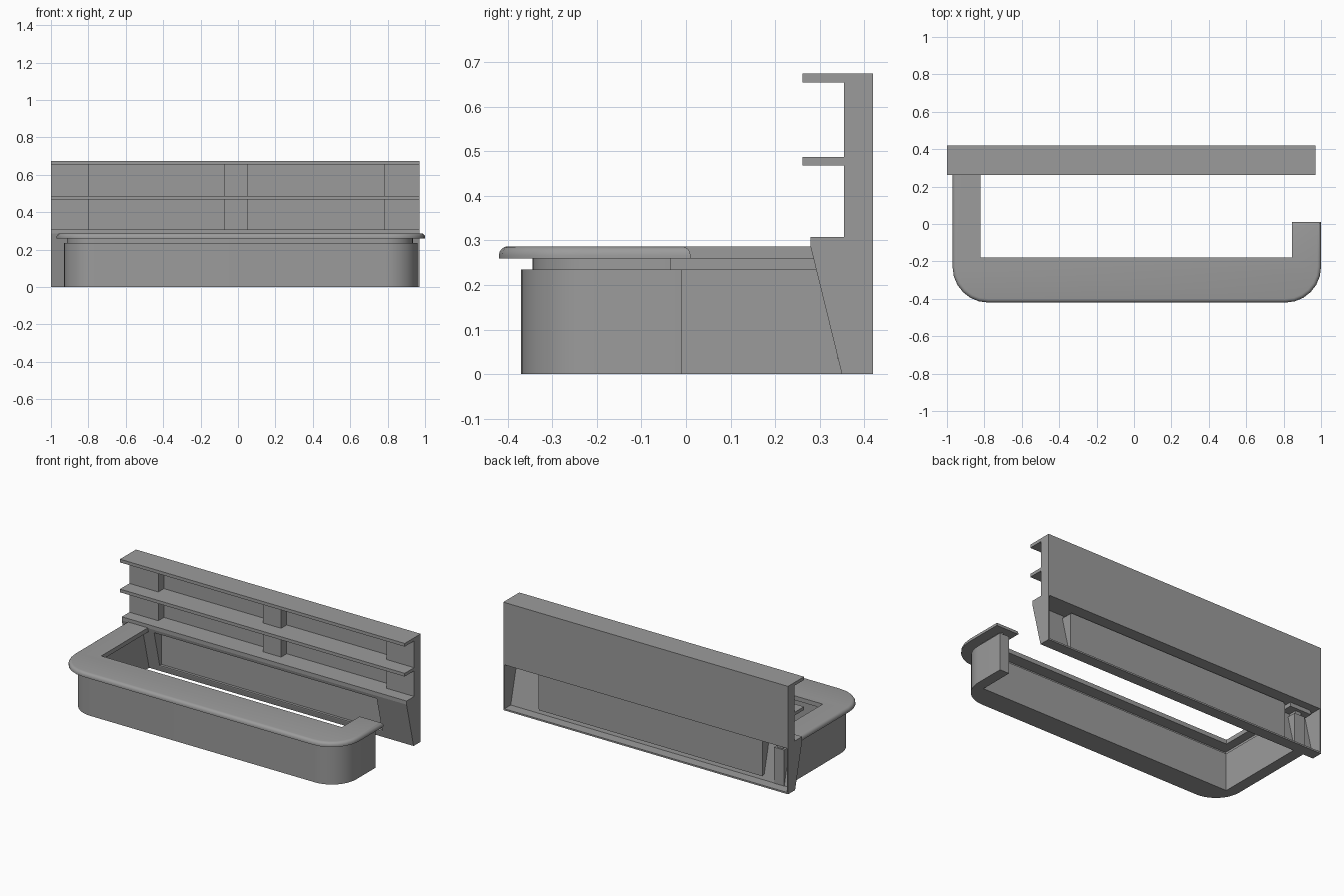
import bpy, bmesh, math
from mathutils import Vector

old = bpy.data.objects.get("Cube")
if old:
    bpy.data.objects.remove(old, do_unlink=True)

mat = bpy.data.materials.new("plain grey")
mat.use_nodes = True
grey = (0.33, 0.33, 0.33, 1)
mat.diffuse_color = grey
mat.node_tree.nodes["Principled BSDF"].inputs["Base Color"].default_value = grey


def finish(name, bm):
    bmesh.ops.recalc_face_normals(bm, faces=bm.faces[:])
    mesh = bpy.data.meshes.new(name)
    bm.to_mesh(mesh)
    bm.free()
    mesh.materials.append(mat)
    obj = bpy.data.objects.new(name, mesh)
    bpy.context.collection.objects.link(obj)
    return obj


def prism(bm, points, offset):
    """Extrude a flat polygon; returns the far cap."""
    face = bm.faces.new([bm.verts.new(p) for p in points])
    result = bmesh.ops.extrude_face_region(bm, geom=[face], use_keep_orig=True)
    verts = [g for g in result["geom"] if isinstance(g, bmesh.types.BMVert)]
    bmesh.ops.translate(bm, verts=verts, vec=Vector(offset))
    return verts


def along_x(name, profile, x0, x1):
    bm = bmesh.new()
    prism(bm, [(x0, y, z) for y, z in profile], (x1 - x0, 0, 0))
    return finish(name, bm)


def box(name, x, y, z):
    profile = [(y[0], z[0]), (y[1], z[0]), (y[1], z[1]), (y[0], z[1])]
    return along_x(name, profile, *x)


def smooth(obj, angle):
    for poly in obj.data.polygons:
        poly.use_smooth = True
    obj.data.set_sharp_from_angle(angle=math.radians(angle))


def counter_layer(name, left, right, front, ends, z, radius, steps, edge=0):
    """U-shaped layer: rounded outer corners, square inner corners."""
    outer = [(left[0], ends[0])]
    for cx, start in ((left[0] + radius, math.pi), (right[1] - radius, 1.5 * math.pi)):
        for i in range(steps + 1):
            a = start + i / steps * math.pi / 2
            outer.append((cx + radius * math.cos(a), front[0] + radius + radius * math.sin(a)))
    outer += [(right[1], ends[1]), (right[0], ends[1])]
    inner = [(right[0], front[1]), (left[1], front[1]), (left[1], ends[0])]
    bm = bmesh.new()
    top = prism(bm, [(x, y, z[0]) for x, y in outer + inner], (0, 0, z[1] - z[0]))
    if edge:
        rim = {(round(x, 4), round(y, 4)) for x, y in outer}
        on_rim = {v for v in top if (round(v.co.x, 4), round(v.co.y, 4)) in rim}
        edges = [e for e in bm.edges if all(v in on_rim for v in e.verts)]
        bmesh.ops.bevel(bm, geom=edges, offset=edge, segments=4, profile=0.5,
                        affect='EDGES', clamp_overlap=True)
    smooth(finish(name, bm), 32)


# Counter: base, recessed neck and overhanging top
counter_layer("counter_base", (-0.93, -0.86), (0.895, 0.96), (-0.37, -0.23),
              (0.36, -0.01), (0, 0.235), 0.17, 10)
counter_layer("counter_neck", (-0.915, -0.875), (0.915, 0.935), (-0.345, -0.255),
              (0.35, -0.035), (0.235, 0.26), 0.15, 10)
counter_layer("counter_top", (-0.97, -0.82), (0.845, 1.0), (-0.42, -0.18),
              (0.37, 0.01), (0.26, 0.287), 0.19, 6, 0.02)

# Back cabinet: sloping front, open behind
X0, X1, BACK = -1.0, 0.97, 0.42
N0, N1 = -0.78, 0.76
LOW, HIGH, LIP, TOP = 0.04, 0.265, 0.285, 0.308


def slope(z):
    return 0.35 - 0.07 * z / LIP


def sloping_wall(name, x0, x1, z0, z1):
    t = 0.01
    along_x(name, [(slope(z0), z0), (slope(z0) + t, z0),
                   (slope(z1) + t, z1), (slope(z1), z1)], x0, x1)


sloping_wall("cabinet_front_right", X0, N0, 0, LIP)
sloping_wall("cabinet_front_left", N1, X1, 0, LIP)
sloping_wall("cabinet_front_lower", N0, N1, 0, LOW)
sloping_wall("cabinet_front_upper", N0, N1, HIGH, LIP)
box("cabinet_top", (X0, X1), (slope(LIP), BACK), (LIP, TOP))
box("cabinet_floor", (X0, X1), (slope(0), BACK), (0, 0.01))
for name, x in (("cabinet_end_right", X0), ("cabinet_end_left", X1 - 0.008)):
    along_x(name, [(slope(0), 0), (BACK, 0), (BACK, TOP), (slope(LIP), LIP)], x, x + 0.008)

# Niche in the cabinet front
DEEP = 0.365
box("niche_back", (N0, N1), (DEEP - 0.008, DEEP), (LOW, HIGH))
box("niche_ceiling", (N0, N1), (slope(HIGH), DEEP), (HIGH, HIGH + 0.006))
box("niche_floor", (N0, N1), (slope(LOW), DEEP), (LOW - 0.006, LOW))
for name, x in (("niche_side_right", N0 - 0.006), ("niche_side_left", N1)):
    along_x(name, [(slope(LOW), LOW), (DEEP, LOW), (DEEP, HIGH), (slope(HIGH), HIGH)],
            x, x + 0.006)

# Upper back panel, pillars and shelves
HEIGHT, PILLAR = 0.675, 0.355
box("back_panel", (X0, X1), (0.41, BACK), (TOP, HEIGHT))
for name, x0, x1 in (("pillar_right", X0, -0.8), ("pillar_middle", -0.075, 0.05),
                     ("pillar_left", 0.78, X1)):
    box(name, (x0, x1), (PILLAR, 0.412), (TOP, HEIGHT - 0.01))
for name, z in (("lower_shelf", 0.468), ("upper_shelf", 0.655)):
    box(name, (X0, X1), (0.262, 0.415), (z, z + 0.02))
